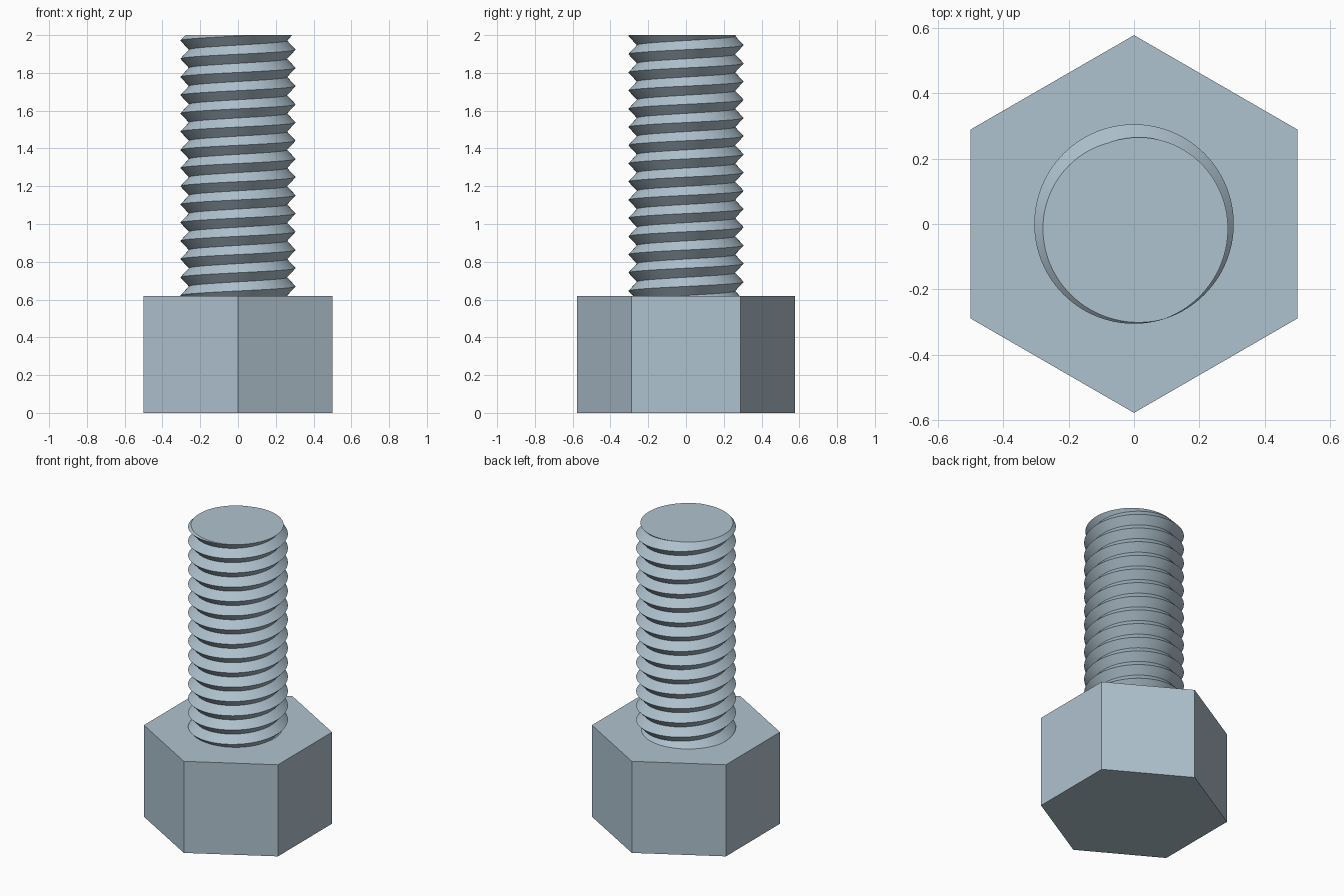
import bpy
import bmesh
import math
from mathutils import Vector

HEAD_TOP, TOP = 0.618, 2.0
CREST, ROOT, PITCH = 0.305, 0.26, 0.0964
STEPS, TURNS = 96, 19           # segments per turn, turns before trimming
START_ANGLE = math.radians(-72)  # where the crest meets the top face

cube = bpy.data.objects.get("Cube")
if cube:
    bpy.data.objects.remove(cube, do_unlink=True)

steel = bpy.data.materials.new("blue_grey_steel")
steel.use_nodes = True
color = (0.43, 0.54, 0.62, 1)
steel.diffuse_color = color
steel.node_tree.nodes["Principled BSDF"].inputs["Base Color"].default_value = color


def add_object(name, bm):
    bmesh.ops.recalc_face_normals(bm, faces=bm.faces)
    mesh = bpy.data.meshes.new(name)
    bm.to_mesh(mesh)
    bm.free()
    mesh.materials.append(steel)
    obj = bpy.data.objects.new(name, mesh)
    bpy.context.collection.objects.link(obj)
    return obj


# Hexagonal head, with corners towards front and back
bm = bmesh.new()
bmesh.ops.create_circle(bm, cap_ends=True, segments=6, radius=1 / math.sqrt(3))
for v in bm.verts:
    a = math.atan2(v.co.y, v.co.x)
    a = math.pi / 6 + math.pi / 3 * math.floor(a / (math.pi / 3) + 0.01)
    v.co = Vector((math.cos(a), math.sin(a), 0)) / math.sqrt(3)
base = bm.faces[:]
grown = bmesh.ops.extrude_face_region(bm, geom=base, use_keep_orig=True)
top_verts = [g for g in grown["geom"] if isinstance(g, bmesh.types.BMVert)]
bmesh.ops.translate(bm, verts=top_verts, vec=(0, 0, HEAD_TOP))
add_object("hex_head", bm)

# Threaded shank: crest and root helices joined by flanks
bm = bmesh.new()


def helix(radius, z0):
    verts = []
    for i in range(STEPS * TURNS + 1):
        a = START_ANGLE + math.tau * i / STEPS
        verts.append(bm.verts.new((radius * math.cos(a), radius * math.sin(a),
                                   z0 + PITCH * i / STEPS)))
    return verts


z0 = TOP - PITCH * (TURNS - 2)
crest = helix(CREST, z0)
root = helix(ROOT, z0 + PITCH / 2)
for i in range(STEPS * TURNS):
    bm.faces.new((crest[i], crest[i + 1], root[i + 1], root[i]))
    j = i + STEPS
    if j < STEPS * TURNS:
        bm.faces.new((root[i], root[i + 1], crest[j + 1], crest[j]))

# Trim flat at the tip and just inside the head, then cap both ends
for z, up in ((TOP, 1), (HEAD_TOP - 0.02, -1)):
    bmesh.ops.bisect_plane(bm, geom=bm.verts[:] + bm.edges[:] + bm.faces[:],
                           dist=1e-6, plane_co=(0, 0, z), plane_no=(0, 0, up),
                           clear_outer=True)
bmesh.ops.remove_doubles(bm, verts=bm.verts, dist=1e-5)
bmesh.ops.holes_fill(bm, edges=[e for e in bm.edges if e.is_boundary], sides=0)
shank = add_object("threaded_shank", bm)

bpy.ops.object.select_all(action="DESELECT")
shank.select_set(True)
bpy.context.view_layer.objects.active = shank
bpy.ops.object.shade_smooth_by_angle(angle=math.radians(30))
